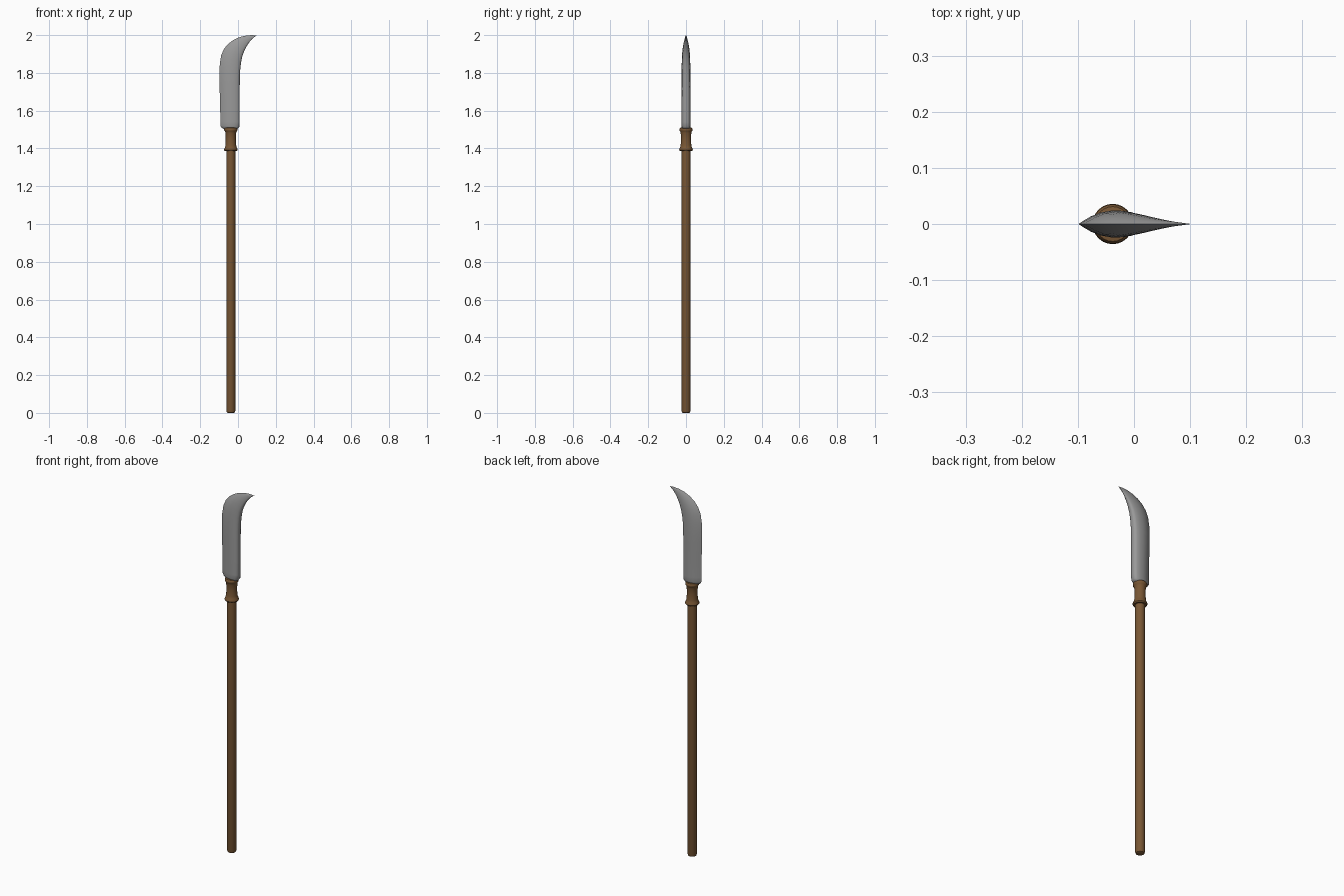
import bpy, bmesh, math
from mathutils import Vector


def material(name, rgb):
    m = bpy.data.materials.new(name)
    m.diffuse_color = (*rgb, 1)
    return m


STEEL = material("grey steel", (0.32, 0.32, 0.32))
WOOD = material("brown wood", (0.19, 0.095, 0.035))
AXIS_X = -0.038


def loft(name, rings, mat, angle):
    """Skin equal-sized rings of points and cap both ends."""
    bm = bmesh.new()
    loops = [[bm.verts.new(p) for p in r] for r in rings]
    n = len(loops[0])
    for a, b in zip(loops, loops[1:]):
        for i in range(n):
            j = (i + 1) % n
            bm.faces.new((a[i], a[j], b[j], b[i]))
    bm.faces.new(loops[0][::-1])
    bm.faces.new(loops[-1])
    bmesh.ops.recalc_face_normals(bm, faces=bm.faces)
    me = bpy.data.meshes.new(name)
    bm.to_mesh(me)
    bm.free()
    me.materials.append(mat)
    ob = bpy.data.objects.new(name, me)
    bpy.context.collection.objects.link(ob)
    bpy.context.view_layer.objects.active = ob
    ob.select_set(True)
    bpy.ops.object.shade_smooth_by_angle(angle=math.radians(angle))
    ob.select_set(False)
    return ob


def lathe(name, profile, mat, n=24):
    rings = [[(AXIS_X + r * math.cos(2 * math.pi * i / n),
               r * math.sin(2 * math.pi * i / n), z) for i in range(n)]
             for r, z in profile]
    return loft(name, rings, mat, 40)


# shaft with a softened butt end
lathe("shaft", [(0.016, 0), (0.021, 0.003), (0.024, 0.012), (0.024, 1.42)], WOOD)

# flared socket with a ring at each end
lathe("socket", [(0.022, 1.385), (0.032, 1.386), (0.036, 1.392), (0.035, 1.398),
                 (0.031, 1.405), (0.028, 1.418), (0.027, 1.45), (0.028, 1.482),
                 (0.031, 1.490), (0.035, 1.496), (0.035, 1.503), (0.031, 1.509),
                 (0.020, 1.511)], WOOD)

# blade stations: cutting edge x,z / back x,z / half thickness
stations = [
    (-0.072, 1.503, -0.010, 1.503, 0.014),
    (-0.086, 1.508, 0.000, 1.506, 0.021),
    (-0.093, 1.520, 0.007, 1.515, 0.024),
    (-0.093, 1.545, 0.009, 1.540, 0.024),
    (-0.095, 1.640, 0.009, 1.630, 0.024),
    (-0.098, 1.740, 0.009, 1.720, 0.024),
    (-0.099, 1.800, 0.010, 1.780, 0.024),
    (-0.096, 1.850, 0.012, 1.820, 0.023),
    (-0.089, 1.893, 0.016, 1.855, 0.022),
    (-0.075, 1.926, 0.023, 1.888, 0.020),
    (-0.053, 1.953, 0.033, 1.916, 0.017),
    (-0.023, 1.975, 0.045, 1.940, 0.013),
    (0.010, 1.990, 0.058, 1.960, 0.009),
    (0.045, 1.998, 0.073, 1.978, 0.005),
    (0.075, 2.000, 0.087, 1.990, 0.0025),
    (0.097, 1.998, 0.099, 1.997, 0.0005)]

# half cross-section from the sharp edge to the rounded back
half = [(0.08, 0.24), (0.2, 0.56), (0.36, 0.85), (0.54, 1.0), (0.72, 0.98),
        (0.88, 0.86), (0.97, 0.62), (1.0, 0.3)]
section = [(0, 0)] + half + [(t, -w) for t, w in reversed(half)]
rings = []
for ex, ez, bx, bz, th in stations:
    e, b = Vector((ex, 0, ez)), Vector((bx, 0, bz))
    rings.append([e.lerp(b, t) + Vector((0, w * th, 0)) for t, w in section])
loft("blade", rings, STEEL, 50)
